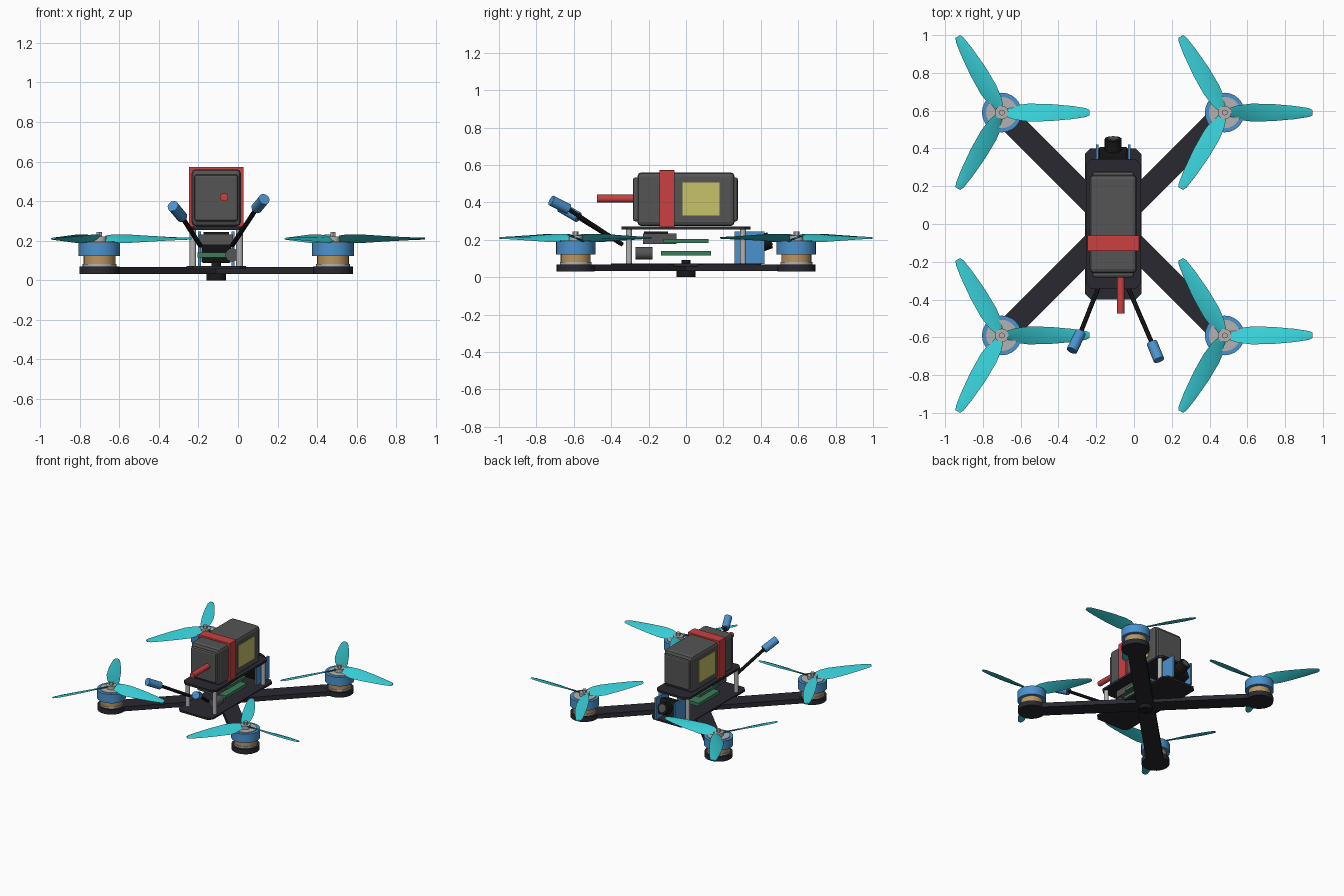
import bpy, bmesh, math
from mathutils import Vector, Matrix

if "Cube" in bpy.data.objects:
    bpy.data.objects.remove(bpy.data.objects["Cube"], do_unlink=True)

CX = -0.11          # body centre line
ARM = 0.59          # motor offset from the body centre


def material(name, r, g, b):
    m = bpy.data.materials.new(name)
    m.use_nodes = True
    m.diffuse_color = (r, g, b, 1)
    m.node_tree.nodes["Principled BSDF"].inputs["Base Color"].default_value = (r, g, b, 1)
    return m


cyan = material("cyan plastic", 0.04, 0.62, 0.68)
blue = material("blue anodised", 0.07, 0.29, 0.62)
red = material("red", 0.6, 0.05, 0.05)
grey = material("battery grey", 0.09, 0.09, 0.09)
carbon = material("carbon", 0.022, 0.022, 0.03)
black = material("black", 0.01, 0.01, 0.011)
yellow = material("label yellow", 0.58, 0.54, 0.14)
green = material("board green", 0.045, 0.2, 0.1)
silver = material("silver", 0.45, 0.45, 0.45)
copper = material("copper", 0.5, 0.3, 0.11)


def finish(name, bm, mat, smooth=False):
    bmesh.ops.recalc_face_normals(bm, faces=bm.faces)
    mesh = bpy.data.meshes.new(name)
    bm.to_mesh(mesh)
    bm.free()
    mesh.materials.append(mat)
    ob = bpy.data.objects.new(name, mesh)
    bpy.context.collection.objects.link(ob)
    if smooth:
        bpy.ops.object.select_all(action="DESELECT")
        ob.select_set(True)
        bpy.context.view_layer.objects.active = ob
        bpy.ops.object.shade_smooth_by_angle(angle=math.radians(35))
    return ob


def box(name, centre, size, mat, bevel=0, rot=None):
    bm = bmesh.new()
    bmesh.ops.create_cube(bm, size=1)
    bmesh.ops.scale(bm, vec=size, verts=bm.verts)
    if bevel:
        bmesh.ops.bevel(bm, geom=bm.edges[:], offset=bevel, segments=2,
                        profile=0.5, affect="EDGES")
    if rot:
        bmesh.ops.rotate(bm, matrix=rot, verts=bm.verts)
    bmesh.ops.translate(bm, vec=centre, verts=bm.verts)
    return finish(name, bm, mat)


def rod(name, a, b, radius, mat, sides=16):
    a, b = Vector(a), Vector(b)
    bm = bmesh.new()
    bmesh.ops.create_cone(bm, cap_ends=True, segments=sides, radius1=radius,
                          radius2=radius, depth=(b - a).length)
    turn = (b - a).to_track_quat("Z", "Y").to_matrix().to_4x4()
    bmesh.ops.transform(bm, matrix=Matrix.Translation((a + b) / 2) @ turn, verts=bm.verts)
    return finish(name, bm, mat, True)


def plate(name, half_x, half_y, cut, z0, z1, mat):
    """Flat plate with chamfered corners."""
    bm = bmesh.new()
    pts = []
    for sx, sy in ((1, 1), (-1, 1), (-1, -1), (1, -1)):
        corner = [(half_x * sx, (half_y - cut) * sy), ((half_x - cut) * sx, half_y * sy)]
        pts += corner if sx == sy else corner[::-1]
    face = bm.faces.new([bm.verts.new((CX + x, y, z0)) for x, y in pts])
    out = bmesh.ops.extrude_face_region(bm, geom=[face])
    top = [v for v in out["geom"] if isinstance(v, bmesh.types.BMVert)]
    bmesh.ops.translate(bm, vec=(0, 0, z1 - z0), verts=top)
    return finish(name, bm, mat)


def propeller(name, x, y, z, spin):
    """Three twisted, tapered blades."""
    stations = [(0.03, 0.03, 32), (0.07, 0.044, 30), (0.14, 0.052, 25), (0.25, 0.048, 18),
                (0.37, 0.036, 13), (0.445, 0.024, 10), (0.465, 0.014, 10)]
    bm = bmesh.new()
    for k in range(3):
        spin_z = Matrix.Rotation(k * math.tau / 3, 3, "Z")
        rings = []
        for r, half, pitch in stations:
            twist = Matrix.Rotation(-spin * math.radians(pitch), 3, "X")
            section = ((half, 0), (0, 0.006), (-half, 0), (0, -0.005))
            rings.append([bm.verts.new(Vector((x, y, z)) + spin_z @ (
                twist @ Vector((0, w, t)) + Vector((r, 0, 0)))) for w, t in section])
        for p, q in zip(rings, rings[1:]):
            for i in range(4):
                j = (i + 1) % 4
                bm.faces.new((p[i], p[j], q[j], q[i]))
        bm.faces.new(rings[0])
        bm.faces.new(rings[-1])
    finish(name, bm, cyan, True)


# Arms, motors and propellers
for sx, side in ((1, "left"), (-1, "right")):
    for sy, end in ((-1, "front"), (1, "back")):
        tag = f"{end}_{side}"
        x, y = CX + sx * ARM, sy * ARM
        angle = Matrix.Rotation(math.atan2(sy, sx), 3, "Z")
        box("arm_" + tag, (CX + sx * ARM / 2, y / 2, 0.05),
            (ARM * math.sqrt(2), 0.125, 0.036), carbon, 0, angle)

        def disc(part, z0, z1, radius, mat, sides=24):
            rod(f"{part}_{tag}", (x, y, z0), (x, y, z1), radius, mat, sides)

        disc("motor_pad", 0.031, 0.069, 0.102, carbon)
        disc("motor_base", 0.068, 0.082, 0.085, silver)
        disc("motor_windings", 0.08, 0.126, 0.08, copper)
        disc("motor_bell", 0.122, 0.192, 0.105, blue)
        disc("motor_cap", 0.19, 0.197, 0.083, silver)
        disc("propeller_hub", 0.19, 0.222, 0.036, silver, 16)
        disc("propeller_nut", 0.22, 0.245, 0.016, silver, 6)
        propeller("propeller_" + tag, x, y, 0.21, -sx * sy)

# Frame plates, centre bolt and standoffs
plate("bottom_plate", 0.15, 0.4, 0.03, 0.058, 0.073, carbon)
plate("top_plate", 0.145, 0.345, 0.03, 0.255, 0.272, carbon)
rod("centre_knob", (CX, 0, 0), (CX, 0, 0.06), 0.05, black)
rod("centre_bolt", (CX, 0, 0.05), (CX, 0, 0.092), 0.024, black)
for sx in (-1, 1):
    for y in (-0.305, 0.305):
        rod("standoff", (CX + sx * 0.118, y, 0.07), (CX + sx * 0.118, y, 0.256), 0.017, silver, 12)

# Electronics
box("lower_board", (CX, 0, 0.128), (0.19, 0.265, 0.025), green)
box("upper_board", (CX, 0, 0.193), (0.19, 0.24, 0.022), green)
box("transmitter", (CX, -0.14, 0.205), (0.17, 0.18, 0.055), grey)
box("transmitter_cover", (CX, -0.16, 0.238), (0.13, 0.13, 0.012), black)
rod("capacitor", (CX + 0.08, -0.27, 0.128), (CX + 0.08, -0.18, 0.128), 0.034, grey)

# Camera between two side plates
for sx in (-1, 1):
    box("camera_bracket", (CX + sx * 0.085, 0.34, 0.158), (0.014, 0.16, 0.175), blue)
tilt = Matrix.Rotation(math.radians(20), 3, "X")
box("camera_body", (CX, 0.34, 0.16), (0.15, 0.11, 0.12), black, 0.01, tilt)
rod("camera_lens", (CX, 0.37, 0.17), (CX, 0.45, 0.198), 0.045, black, 20)
rod("camera_glass", (CX, 0.449, 0.1977), (CX, 0.455, 0.1998), 0.03, grey, 20)

# Battery with strap, labels and lead
box("battery", (CX, 0, 0.417), (0.25, 0.52, 0.288), grey, 0.022)
box("battery_ends", (CX, -0.003, 0.416), (0.22, 0.56, 0.236), grey, 0.012)
box("battery_strap", (CX, -0.102, 0.42), (0.276, 0.082, 0.305), red, 0.004)
for sx in (-1, 1):
    box("battery_label", (CX + sx * 0.126, 0.08, 0.418), (0.006, 0.2, 0.175), yellow)
rod("battery_lead", (-0.07, -0.475, 0.42), (-0.07, -0.27, 0.42), 0.021, red, 12)

# Antennas
for side, base, joint, tip in (
        ("right", (-0.19, -0.34, 0.175), (-0.283, -0.575, 0.32), (-0.329, -0.67, 0.375)),
        ("left", (-0.03, -0.34, 0.175), (0.095, -0.63, 0.365), (0.132, -0.72, 0.41))):
    rod("antenna_stem_" + side, base, joint, 0.012, black, 8)
    rod("antenna_tip_" + side, joint, tip, 0.029, blue, 12)
